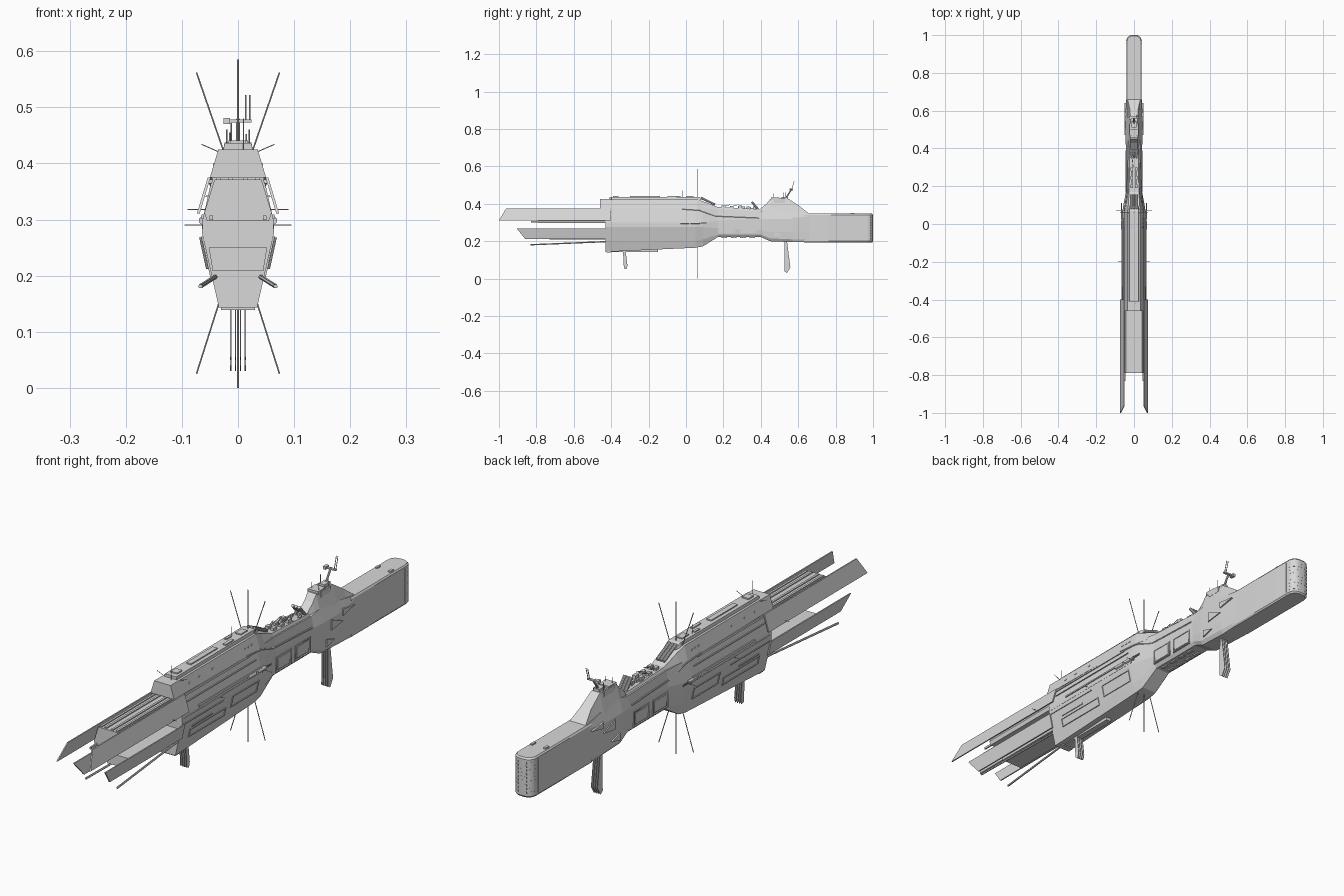
import bpy, bmesh, math, random
from mathutils import Vector

random.seed(4)

HULL = bpy.data.materials.new("hull grey")
HULL.diffuse_color = (0.69, 0.69, 0.69, 1)


def finish(name, bm, smooth=False):
    bmesh.ops.recalc_face_normals(bm, faces=bm.faces)
    me = bpy.data.meshes.new(name)
    bm.to_mesh(me)
    bm.free()
    me.materials.append(HULL)
    ob = bpy.data.objects.new(name, me)
    bpy.context.collection.objects.link(ob)
    if smooth:
        bpy.context.view_layer.objects.active = ob
        ob.select_set(True)
        bpy.ops.object.shade_smooth_by_angle(angle=math.radians(30))
        ob.select_set(False)
    return ob


def add_loft(bm, rings):
    rings = [[bm.verts.new(p) for p in r] for r in rings]
    n = len(rings[0])
    for a, b in zip(rings, rings[1:]):
        for i in range(n):
            bm.faces.new((a[i], a[(i + 1) % n], b[(i + 1) % n], b[i]))
    bm.faces.new(rings[0])
    bm.faces.new(rings[-1][::-1])


def loft(name, stations):
    """Stations are (y, half section from top to bottom), mirrored in x."""
    bm = bmesh.new()
    add_loft(bm, [[(x, y, z) for x, z in h] + [(-x, y, z) for x, z in h[::-1]]
                  for y, h in stations])
    return finish(name, bm)


def side_plates(name, polys, a, b, t):
    """Mirrored slabs of (y, z) outlines lying on the sloped plane x = a + b*z."""
    bm = bmesh.new()
    for poly in polys:
        for s in (1, -1):
            add_loft(bm, [[(s * (a + b * z + o), y, z) for y, z in poly] for o in (-t / 2, t / 2)])
    return finish(name, bm)


def rect(y0, y1, z0, z1):
    return [(y0, z0), (y1, z0), (y1, z1), (y0, z1)]


def frame(y0, y1, z0, z1, w=0.004):
    return [rect(y0, y1, z0, z0 + w), rect(y0, y1, z1 - w, z1),
            rect(y0, y0 + w, z0 + w, z1 - w), rect(y1 - w, y1, z0 + w, z1 - w)]


def boxes(name, items):
    """Items are (x0, x1, y0, y1, z0, z1)."""
    bm = bmesh.new()
    for x0, x1, y0, y1, z0, z1 in items:
        add_loft(bm, [[(x0, y, z0), (x1, y, z0), (x1, y, z1), (x0, y, z1)] for y in (y0, y1)])
    return finish(name, bm)


def rods(name, items, r=0.0012, n=6):
    """Straight rods between pairs of points."""
    bm = bmesh.new()
    for p, q in items:
        p, q = Vector(p), Vector(q)
        rot = (q - p).to_track_quat('Z', 'Y')
        ring = [rot @ Vector((r * math.cos(k * math.tau / n), r * math.sin(k * math.tau / n), 0))
                for k in range(n)]
        add_loft(bm, [[p + v for v in ring], [q + v for v in ring]])
    return finish(name, bm, n > 6)


# main hull, neck and stern shoulder
loft("main_hull", [
    (-0.43, [(.046, .375), (.063, .30), (.064, .275), (.047, .20), (.034, .143)]),
    (0.05, [(.046, .375), (.063, .30), (.064, .275), (.047, .20), (.034, .165)]),
    (0.09, [(.045, .375), (.058, .30), (.058, .275), (.043, .21), (.032, .172)]),
    (0.17, [(.036, .372), (.043, .31), (.043, .27), (.039, .235), (.030, .222)]),
    (0.40, [(.032, .362), (.042, .32), (.042, .26), (.039, .235), (.030, .222)]),
    (0.45, [(.032, .37), (.046, .32), (.046, .25), (.043, .215), (.034, .20)]),
    (0.57, [(.034, .36), (.046, .32), (.046, .25), (.043, .21), (.034, .195)]),
    (0.66, [(.038, .345), (.041, .335), (.041, .25), (.041, .21), (.038, .195)])])

# upper deck with a raised spine running back to the neck
loft("upper_deck", [(y, [(wt, zt), (wb, zb)]) for y, wt, zt, wb, zb in [
    (-.46, .035, .425, .050, .375), (.06, .035, .425, .050, .370),
    (.10, .030, .41, .046, .365), (.17, .026, .383, .036, .36), (.40, .022, .37, .032, .35)]])
loft("deck_spine", [(y, [(w, z), (w + .003, .42)]) for y, w, z in [
    (-.41, .024, .436), (.07, .024, .437), (.095, .020, .421)]])
# ribs stepping down from the deck edge to the neck
ribs = [(.050, -.02, .372), (.049, .07, .366), (.040, .155, .335), (.042, .39, .325)]
rods("deck_ribs", [((s * a[0], *a[1:]), (s * b[0], *b[1:])) for s in (1, -1)
                   for a, b in zip(ribs, ribs[1:])], .003)

# bridge tower
loft("bridge_tower", [(y, [(wt, zt), (wb, .33)]) for y, wt, zt, wb in [
    (.385, .018, .362, .034), (.43, .018, .40, .040), (.45, .018, .425, .042),
    (.55, .018, .425, .042), (.61, .022, .385, .040), (.66, .034, .346, .038)]])

# engine block with rounded stern corners
R, W = 0.032, 0.041
plan = [(W, .63)] + [(W - R + R * math.cos(a), 1 - R + R * math.sin(a))
                     for a in [k * math.pi / 16 for k in range(9)]]
plan = plan + [(-x, y) for x, y in plan[::-1]]
bm = bmesh.new()
add_loft(bm, [[(x * s, .63 + (y - .63) * u, z) for x, y in plan] for s, u, z in
              [(.90, .988, .194), (1, 1, .200), (1, 1, .341), (.90, .988, .347)]])
finish("engine_block", bm, True)

# thruster grid wrapped around the stern
bm = bmesh.new()
for ang, cx in [(15, 1), (45, 1), (75, 1), (90, 0), (105, -1), (135, -1), (165, -1)]:
    a = math.radians(ang)
    n, t = Vector((math.cos(a), math.sin(a), 0)), Vector((-math.sin(a), math.cos(a), 0))
    c = Vector((cx * (W - R), 1 - R, 0)) + n * R
    for k in range(9):
        z = .214 + k * .0142
        add_loft(bm, [[c + n * o + t * i * .0038 + Vector((0, 0, z + j * .0038))
                       for i, j in ((-1, -1), (1, -1), (1, 1), (-1, 1))] for o in (-.001, .0006)])
finish("thruster_ports", bm)
boxes("engine_fittings", [(s * .028 - .005, s * .028 + .005, .88, .90, .34, .352) for s in (1, -1)]
      + [(s * .0412 - .001, s * .0412 + .001, .955, .957, .205, .335) for s in (1, -1)])

# forward fork: central blocks and long side blades
loft("upper_fork_block", [(-.79, [(.042, .371), (.060, .312), (.055, .297)]),
                          (-.42, [(.042, .371), (.060, .312), (.055, .297)])])
loft("lower_fork_block", [(-.73, [(.052, .25), (.045, .208)]), (-.42, [(.052, .25), (.045, .208)])])
side_plates("upper_blades", [[(-1, .311), (-.40, .311), (-.40, .375), (-.962, .375)]],
            .164, -.3, .005)
side_plates("lower_blades", [[(-.905, .268), (-.42, .268), (-.42, .212), (-.86, .212)]],
            .0083, .218, .005)
boxes("fork_ridges", [(s * x - .004, s * x + .004, -.785, -.45, .368, .375)
                      for s in (1, -1) for x in (.014, .034)])
boxes("fork_rails", [(s * .048 - .003, s * .048 + .003, -.83, -.42, .299, .307) for s in (1, -1)])
# spars spreading outward below the fork
rods("lower_spars", [((s * .040, -.42, .198), (s * .067, -.83, .181)) for s in (1, -1)], .004)

# hull side strips and panel frames
side_plates("upper_side_strips", [rect(-.45, .0, .364, .371), rect(-.40, .03, .34, .343),
                                  rect(-.33, .05, .302, .309)], .132, -.2267, .006)
side_plates("side_trench", [rect(-.42, .06, .283, .291)], .0635, 0, .002)
side_plates("lower_side_frames", frame(-.37, -.15, .195, .228) + frame(-.12, .04, .215, .262)
            + [rect(-.42, -.18, .266, .27), rect(-.36, -.24, .236, .241)], .0022, .2267, .005)
side_plates("neck_frames", frame(.17, .265, .235, .295) + frame(.285, .38, .235, .295), .0425, 0, .005)
side_plates("neck_panels", [rect(.18, .255, .243, .287), rect(.295, .37, .243, .287)], .0428, 0, .002)
side_plates("deck_windows", [rect(y, y + .008, .396, .401) for y in
                             (-.36, -.3, -.22, -.02, 0, .02)], .1565, -.284, .002)
# wedge fairings beside the bridge
side_plates("stern_wedges", [[(.50, .315), (.57, .285), (.50, .275)], [(.57, .33), (.64, .32), (.57, .305)],
                             [(.47, .25), (.52, .235), (.47, .222)]], .045, 0, .01)
# side gun pods
rods("gun_pods", [((s * .063, y, .298), (s * .063, y + l, .298)) for s in (1, -1)
                  for y, l in ((-.03, .045), (.025, .05))], .007, 12)
rods("gun_barrels", [((s * .066, .06, z), (s * .066, .11, z)) for s in (1, -1) for z in (.296, .301)], .0015)

# launchers and turrets along the neck and deck
rods("launch_tubes", [((x, *a), (x, *b)) for a, b in (((.388, .368), (.352, .410)), ((.08, .432), (.155, .396)))
                      for x in (-.0135, 0, .0135)], .006, 10)
boxes("turrets", [(x - .007, x + .007, y, y + .02, .36, z) for x in (-.012, .012)
                  for y, z in ((.19, .392), (.235, .388), (.28, .39))])
rods("turret_barrels", [((x, y, .386), (x, y + .035, .395)) for x in (-.015, -.009, .009, .015)
                        for y in (.20, .245)], .0013)
boxes("deck_fittings", [(x - w, x + w, y, y + l, .42, .441) for x, y, w, l in
                        [(0, -.30, .010, .16), (.012, -.10, .006, .05), (-.012, -.06, .005, .03),
                         (0, .0, .012, .04), (0, -.39, .014, .03)]])
boxes("neck_greebles", [(x, x + random.uniform(.004, .009), y, y + random.uniform(.008, .02), .35,
                         random.uniform(.375, .386)) for k in range(18)
                        for x, y in [(random.uniform(-.024, .016), random.uniform(.16, .38))]])
boxes("belly_greebles", [(x, x + .012, y, y + .03, .217, .226) for x in (-.022, .010)
                         for y in (.19, .24, .29, .34)])
boxes("keel_strip", [(-.012, .012, -.40, -.15, .143, .155), (-.03, .03, -.425, -.40, .139, .15)])

# bridge roof and sensor mast
boxes("bridge_roof", [(-.022, .022, .455, .50, .42, .433), (-.012, .012, .51, .545, .42, .436),
                      (-.024, -.018, .47, .53, .405, .428), (.018, .024, .47, .53, .405, .428)])
rods("sensor_mast", [((0, .53, .425), (0, .565, .478))], .004, 8)
boxes("sensor_arm", [(-.022, .024, .558, .568, .473, .478), (-.026, -.014, .553, .573, .470, .481)])
rods("mast_whips", [((x, .565, .475), (x, .578, .522)) for x in (.014, .021)], .0015)
rods("bridge_whips", [((x, y, .42), (x, y, z)) for x, y, z in
                      [(-.015, .47, .455), (.015, .47, .452), (-.02, .53, .46), (.02, .52, .46)]])

# long antennas amidships, small whips elsewhere
rods("long_antennas", [((0, .06, .43), (0, .06, .585)), ((0, .06, .17), (0, .06, 0))]
     + [((s * a, .06, z0), (s * b, .06, z1)) for s in (1, -1)
        for a, z0, b, z1 in ((.025, .42, .074, .562), (.028, .17, .074, .025))], .0016)
rods("side_whips", [((s * .055, y, z), (s * x, y, z)) for s in (1, -1)
                    for y, z, x in ((.07, .29, .095), (-.20, .29, .085), (-.50, .318, .09))]
     + [((s * .033, -.40, .42), (s * .065, -.40, .434)) for s in (1, -1)]
     + [((.01, -.42, .42), (.01, -.42, .48)), ((-.012, -.02, .43), (-.012, -.02, .472))], .001)

# hanging fins in rows below the hull
bm = bmesh.new()
for prof in ([(-.337, .15), (-.323, .15), (-.313, .07), (-.318, .05), (-.332, .055)],
             [(.528, .20), (.540, .20), (.558, .06), (.540, .03), (.526, .04)]):
    for x in (-.013, -.0045, .0045, .013):
        add_loft(bm, [[(x + o, y, z) for y, z in prof] for o in (-.001, .001)])
finish("hanging_fins", bm)
